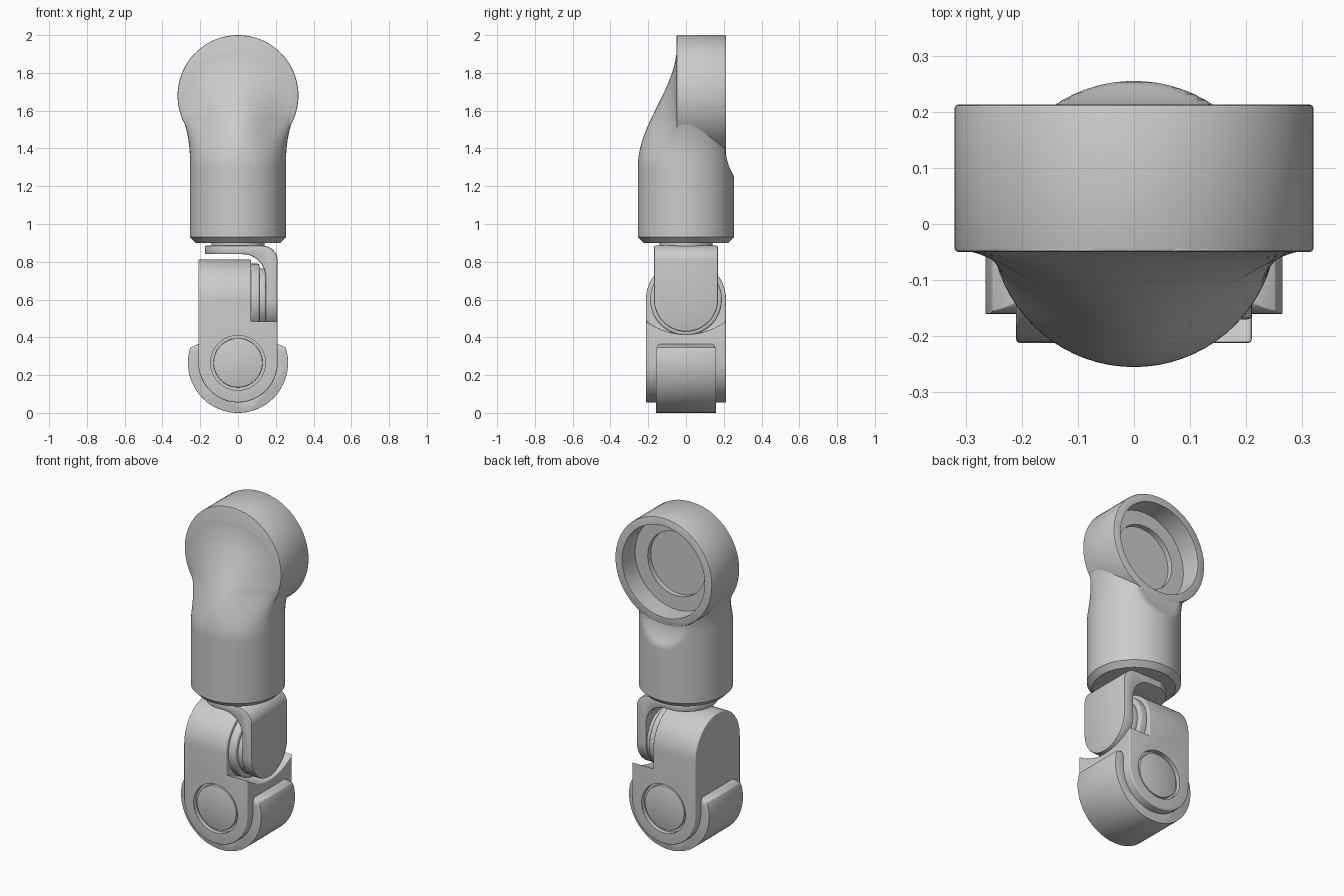
import bpy, bmesh
from math import sin, cos, pi, sqrt, radians

cube = bpy.data.objects.get("Cube")
if cube:
    bpy.data.objects.remove(cube, do_unlink=True)

grey = bpy.data.materials.new("plain_grey")
grey.use_nodes = True
grey.diffuse_color = (0.6, 0.6, 0.6, 1)
grey.node_tree.nodes["Principled BSDF"].inputs["Base Color"].default_value = (0.6, 0.6, 0.6, 1)


def arc(cu, cv, r, start, end, steps=24):
    angles = [radians(start + (end - start) * i / steps) for i in range(steps + 1)]
    return [(cu + r * cos(a), cv + r * sin(a)) for a in angles]


def circle(cu, cv, r):
    return arc(cu, cv, r, 0, 360, 72)[:-1]


def loft(name, rings):
    """Closed solid through a list of equal-length rings."""
    bm = bmesh.new()
    rows = [[bm.verts.new(p) for p in ring] for ring in rings]
    n = len(rows[0])
    for low, high in zip(rows, rows[1:]):
        for i in range(n):
            j = (i + 1) % n
            bm.faces.new((low[i], low[j], high[j], high[i]))
    bm.faces.new(rows[0][::-1])
    bm.faces.new(rows[-1])
    bmesh.ops.recalc_face_normals(bm, faces=bm.faces)
    mesh = bpy.data.meshes.new(name)
    bm.to_mesh(mesh)
    bm.free()
    mesh.materials.append(grey)
    ob = bpy.data.objects.new(name, mesh)
    bpy.context.collection.objects.link(ob)
    return ob


def prism(name, outline, axis, lo, hi):
    place = {"x": lambda u, v, d: (d, u, v),
             "y": lambda u, v, d: (u, d, v),
             "z": lambda u, v, d: (u, v, d)}[axis]
    return loft(name, [[place(u, v, d) for u, v in outline] for d in (lo, hi)])


def apply(ob, mod):
    bpy.ops.object.select_all(action="DESELECT")
    bpy.context.view_layer.objects.active = ob
    ob.select_set(True)
    bpy.ops.object.modifier_apply(modifier=mod.name)


def combine(ob, tool, operation):
    mod = ob.modifiers.new("shape", "BOOLEAN")
    mod.operation, mod.object, mod.solver = operation, tool, "EXACT"
    apply(ob, mod)
    bpy.data.objects.remove(tool, do_unlink=True)


def bevel(ob, width, segments=3):
    mod = ob.modifiers.new("edges", "BEVEL")
    mod.width, mod.segments = width, segments
    mod.limit_method, mod.angle_limit = "ANGLE", radians(35)
    apply(ob, mod)


def ease(z, lo, hi):
    u = min(1, max(0, (z - lo) / (hi - lo)))
    return 0.5 - 0.5 * cos(pi * u)


# Upper sleeve: round below, front sweeping back into the ring
HUB, HUB_R = 1.68, 0.32


def sleeve_ring(z, n=72):
    chord = 0.995 * sqrt(max(0, HUB_R ** 2 - (z - HUB) ** 2))
    if z < 1.56:
        width = 0.255 + 0.036 * max(0, (z - 1.36) / 0.2) ** 1.8
    else:
        width = chord
    if z < 0.93:
        width = 0.225 + (z - 0.9)
    front = min(width, 0.255 - 0.207 * ease(z, 1.3, 1.95)) if z < 1.3 \
        else 0.255 - 0.207 * ease(z, 1.3, 1.95)
    u = min(1, max(0, (z - 1.25) / 0.15))
    back = 0.21 + 0.046 * (1 - u) ** 2
    t = ease(z, 1.3, 1.68)
    ring = []
    for i in range(n):
        a = 2 * pi * i / n
        if sin(a) >= 0:
            y = min(width * sin(a), back)
        else:
            bell = 0.048 + (front - 0.048) * 0.5 * (1 + cos(pi * cos(a)))
            y = (1 - t) * front * sin(a) - t * bell
        ring.append((width * cos(a), y, z))
    return ring


levels = [0.9, 0.93, 1.05, 1.15] + [1.24 + 0.015 * i for i in range(51)]
sleeve = loft("upper_sleeve", [sleeve_ring(z) for z in levels])
combine(sleeve, prism("cutter", circle(0, HUB, 0.28), "y", 0.03, 0.6), "DIFFERENCE")

# Open ring with a stepped round recess at the back
hub = prism("shoulder_ring", circle(0, HUB, HUB_R), "y", -0.05, 0.213)
bevel(hub, 0.007, 2)
combine(hub, prism("cutter", circle(0, HUB, 0.273), "y", 0.09, 0.6), "DIFFERENCE")
combine(hub, prism("cutter", circle(0, HUB, 0.19), "y", 0.06, 0.6), "DIFFERENCE")

# Neck and bent bracket
neck = prism("neck", circle(0, 0, 0.14), "z", 0.86, 0.92)
outline = ([(-0.3, 0.885)] + arc(0.13, 0.805, 0.08, 90, 0, 10)
           + [(0.21, 0.3), (0.145, 0.3)] + arc(0.025, 0.72, 0.12, 0, 90, 12)
           + [(-0.3, 0.84)])
bracket = prism("bent_bracket", outline, "y", -0.3, 0.3)
combine(bracket, prism("tool", arc(0, 0.6, 0.17, 180, 360) + [(0.17, 1), (-0.17, 1)],
                       "x", -0.5, 0.5), "INTERSECT")
combine(bracket, prism("tool", arc(0, 0, 0.175, 90, 270) + [(0.4, -0.175), (0.4, 0.175)],
                       "z", 0.2, 1.1), "INTERSECT")
bevel(bracket, 0.008, 2)

# Elbow pivot discs
for name, radius, lo, hi in (("pivot_flange", 0.19, 0.05, 0.115),
                             ("pivot_disc", 0.165, 0.1, 0.15)):
    bevel(prism(name, circle(0, 0.6, radius), "x", lo, hi), 0.012)

# Lower link: rounded top from the side, rounded bottom from the front
PIN = 0.265
link = prism("lower_link", arc(0, PIN, 0.21, 180, 360) + [(0.21, 1), (-0.21, 1)],
             "y", -0.4, 0.4)
combine(link, prism("tool", arc(0, 0.6, 0.212, 0, 180) + [(-0.212, -0.2), (0.212, -0.2)],
                    "x", -0.4, 0.4), "INTERSECT")
combine(link, prism("cutter", arc(0, 0.765, 0.35, 210, 330) + [(0.4, 1.1), (-0.4, 1.1)],
                    "x", 0.07, 0.5), "DIFFERENCE")
bevel(link, 0.026, 4)

# Pin sockets and caps on front and back
for side, name in ((-1, "front_pin_cap"), (1, "back_pin_cap")):
    lo, hi = sorted((side * 0.185, side * 0.4))
    combine(link, prism("cutter", circle(0, PIN, 0.145), "y", lo, hi), "DIFFERENCE")
    lo, hi = sorted((side * 0.15, side * 0.203))
    bevel(prism(name, circle(0, PIN, 0.13), "y", lo, hi), 0.004, 2)

# Curved cover wrapped under the link
cover = prism("bottom_cover", arc(0, PIN, 0.265, 162, 378, 48)
              + arc(0, PIN, 0.235, 385, 385, 1)[:1]
              + arc(0, PIN, 0.2, 388, 152, 48)
              + arc(0, PIN, 0.235, 155, 155, 1)[:1], "y", -0.4, 0.4)
combine(cover, prism("tool", [(-0.16, -0.2), (0.16, -0.2)] + arc(0.11, 0.325, 0.05, 0, 90, 10)
                     + arc(-0.11, 0.325, 0.05, 90, 180, 10), "x", -0.5, 0.5), "INTERSECT")
bevel(cover, 0.01, 2)

# Smooth shading with sharp edges kept
parts = [ob for ob in bpy.context.scene.objects
         if ob.type == "MESH" and grey.name in ob.data.materials]
bpy.ops.object.select_all(action="DESELECT")
for ob in parts:
    ob.select_set(True)
bpy.context.view_layer.objects.active = parts[0]
bpy.ops.object.shade_smooth_by_angle(angle=radians(32))
